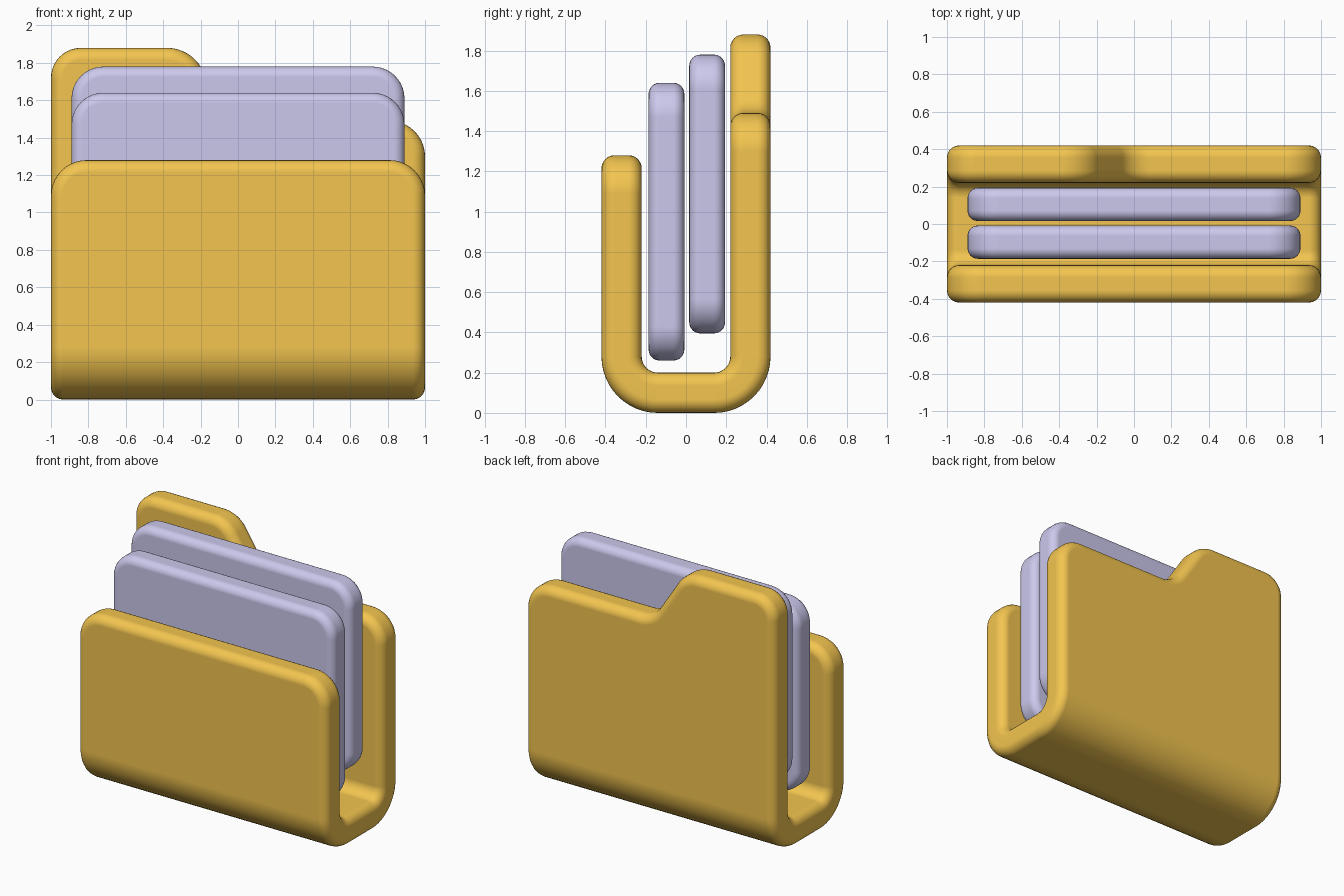
import bpy, bmesh, math
from mathutils import Vector

if "Cube" in bpy.data.objects:
    bpy.data.objects.remove(bpy.data.objects["Cube"])


def material(name, color):
    m = bpy.data.materials.new(name)
    m.diffuse_color = (*color, 1)
    m.use_nodes = True
    m.node_tree.nodes["Principled BSDF"].inputs["Base Color"].default_value = m.diffuse_color
    return m


def rounded_outline(corners, steps=10):
    """Counter-clockwise corners (u, v, tangent length) -> filleted points with outward normals."""
    out = []
    n = len(corners)
    for i, (u, v, t) in enumerate(corners):
        p = Vector((u, v))
        a = (Vector(corners[i - 1][:2]) - p).normalized()
        b = (Vector(corners[(i + 1) % n][:2]) - p).normalized()
        n0, n1 = Vector((-a.y, a.x)), Vector((b.y, -b.x))
        half = a.angle(b) / 2
        radius = t * math.tan(half)
        sign = 1 if a.cross(b) < 0 else -1
        centre = p + (a + b).normalized() * (radius / math.sin(half))
        turn = n0.angle_signed(n1)
        ang0 = math.atan2(n0.y, n0.x)
        ang1 = math.atan2(n1.y, n1.x)
        turn = (ang1 - ang0 + math.pi) % (2 * math.pi) - math.pi
        for k in range(steps + 1):
            ang = ang0 + turn * k / steps
            nrm = Vector((math.cos(ang), math.sin(ang)))
            out.append((centre + nrm * radius * sign, nrm))
    return out


def plate(name, corners, thick, edge, place, mat, cuts=()):
    """Flat plate with rounded rim, cut across at given v, then put in space by place(u, v, d)."""
    bm = bmesh.new()
    pts = rounded_outline(corners)
    quarter = [math.pi / 2 * k / 6 for k in range(7)]
    rim = [(edge * (1 - math.sin(a)), thick / 2 - edge + edge * math.cos(a)) for a in quarter]
    rim += [(i, -d) for i, d in reversed(rim)]
    loops = [[bm.verts.new((*(p - n * i), d)) for p, n in pts] for i, d in rim]
    for lo, hi in zip(loops, loops[1:]):
        for j in range(len(pts)):
            k = (j + 1) % len(pts)
            bm.faces.new((lo[j], hi[j], hi[k], lo[k]))
    bm.faces.new(loops[0])
    bm.faces.new(loops[-1][::-1])
    for v in cuts:
        bmesh.ops.bisect_plane(bm, geom=bm.verts[:] + bm.edges[:] + bm.faces[:],
                               plane_co=(0, v, 0), plane_no=(0, 1, 0))
    for vert in bm.verts:
        vert.co = place(*vert.co)
    bmesh.ops.recalc_face_normals(bm, faces=bm.faces[:])
    me = bpy.data.meshes.new(name)
    bm.to_mesh(me)
    bm.free()
    me.materials.append(mat)
    ob = bpy.data.objects.new(name, me)
    bpy.context.collection.objects.link(ob)
    for f in me.polygons:
        f.use_smooth = True
    wn = ob.modifiers.new("even_shading", 'WEIGHTED_NORMAL')
    wn.weight = 100
    return ob


yellow = material("folder_yellow", (0.90, 0.56, 0.08))
lavender = material("paper_lavender", (0.60, 0.58, 0.84))

# Folder: one sheet bent into a U (flat base, two bends, two upright panels)
FLAT, BEND_R = 0.14, 0.18
ARC = BEND_R * math.pi / 2
BEND_Z = 0.28


def bend(u, s, d):
    side, s = (1 if s >= 0 else -1), abs(s)
    if s <= FLAT:
        return u, side * s, BEND_Z - BEND_R - d
    if s >= FLAT + ARC:
        return u, side * (FLAT + BEND_R + d), BEND_Z + s - FLAT - ARC
    a = (s - FLAT) / BEND_R
    r = BEND_R + d
    return u, side * (FLAT + r * math.sin(a)), BEND_Z - r * math.cos(a)


def along(z):
    return z - BEND_Z + FLAT + ARC


folder_corners = [
    (-1, -along(1.28), 0.19), (1, -along(1.28), 0.19),      # front panel top
    (1, along(1.49), 0.19),                                 # back panel top
    (-0.01, along(1.49), 0.09), (-0.265, along(1.88), 0.115),  # slope of the tab
    (-1, along(1.88), 0.16),
]
bend_cuts = [side * (FLAT + ARC * k / 12) for side in (-1, 1) for k in range(13)]
plate("folder", folder_corners, 0.2, 0.065, bend, yellow, bend_cuts)

# Two sheets of paper standing in the folder
for name, y, z0, z1 in (("front_paper", -0.097, 0.26, 1.64), ("back_paper", 0.105, 0.395, 1.78)):
    rect = [(-0.89, z0, 0.17), (0.89, z0, 0.17), (0.89, z1, 0.17), (-0.89, z1, 0.17)]
    plate(name, rect, 0.178, 0.055, lambda u, v, d, y=y: (u, y - d, v), lavender)
